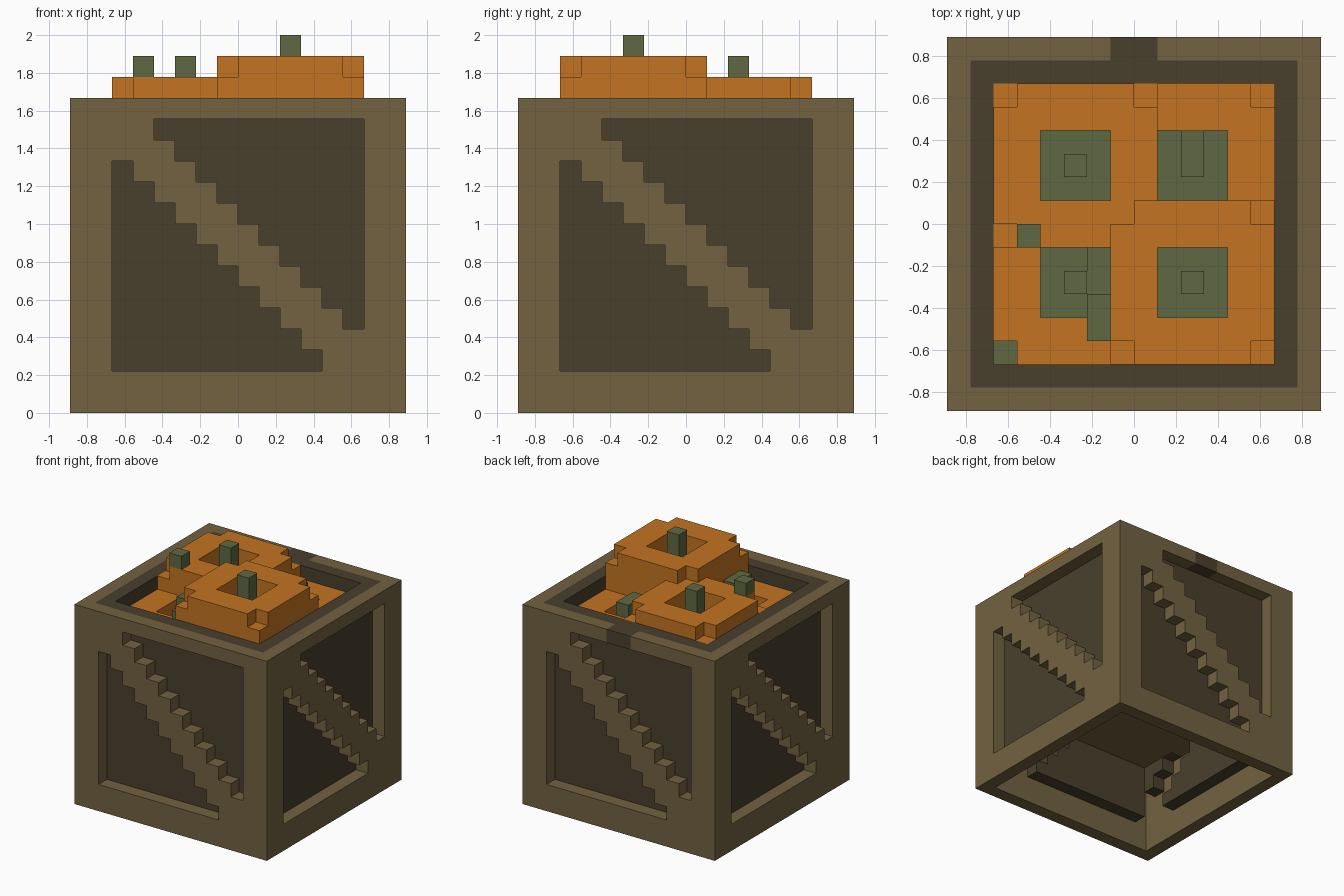
import bpy, bmesh
from mathutils import Vector

cube = bpy.data.objects.get("Cube")
if cube:
    bpy.data.objects.remove(cube, do_unlink=True)

V = 1 / 9      # size of one block
W = 16         # crate width in blocks
H = 15         # crate height in blocks


def material(name, rgb):
    lin = [((c / 255 + 0.055) / 1.055) ** 2.4 for c in rgb] + [1.0]
    m = bpy.data.materials.new(name)
    m.use_nodes = True
    m.diffuse_color = lin
    bsdf = m.node_tree.nodes["Principled BSDF"]
    bsdf.inputs["Base Color"].default_value = lin
    bsdf.inputs["Roughness"].default_value = 0.9
    return m


WOOD = material("brown wood", (115, 98, 65))
DARK = material("dark wood", (73, 63, 44))
PETAL = material("orange petal", (196, 116, 33))
GREEN = material("leaf green", (95, 105, 66))

DIRS = [Vector(d) for d in ((1, 0, 0), (-1, 0, 0), (0, 1, 0),
                            (0, -1, 0), (0, 0, 1), (0, 0, -1))]


def blocks(name, lo, hi, mats, rule):
    """Block mesh of the cells from lo to hi; rule gives a material slot or None."""
    cells = {}
    for i in range(lo[0], hi[0]):
        for j in range(lo[1], hi[1]):
            for k in range(lo[2], hi[2]):
                slot = rule(i, j, k)
                if slot is not None:
                    cells[(i, j, k)] = slot
    bm = bmesh.new()
    corners = {}

    def corner(p):
        key = tuple(round(c * 2) for c in p)
        if key not in corners:
            corners[key] = bm.verts.new(((p.x - W / 2) * V, (p.y - W / 2) * V, p.z * V))
        return corners[key]

    # only the exposed sides of each block become faces
    for c, slot in cells.items():
        mid = Vector(c) + Vector((0.5, 0.5, 0.5))
        for d in DIRS:
            if tuple(int(a + b) for a, b in zip(c, d)) in cells:
                continue
            a = Vector((d.y, d.z, d.x))
            b = d.cross(a)
            ring = [mid + (d + s * a + t * b) / 2
                    for s, t in ((-1, -1), (1, -1), (1, 1), (-1, 1))]
            f = bm.faces.new([corner(p) for p in ring])
            f.material_index = slot
    bmesh.ops.dissolve_limit(bm, angle_limit=0.02, verts=bm.verts[:],
                             edges=bm.edges[:], delimit={'MATERIAL'})
    me = bpy.data.meshes.new(name)
    bm.to_mesh(me)
    bm.free()
    for m in mats:
        me.materials.append(m)
    ob = bpy.data.objects.new(name, me)
    bpy.context.collection.objects.link(ob)
    return ob


def box(name, lo, hi, mat):
    return blocks(name, lo, hi, [mat], lambda i, j, k: 0)


# ---- crate -------------------------------------------------------------
def opening(u, k):
    """Two stepped triangles left free by the diagonal brace of a side."""
    lower = u >= 2 and k >= 2 and u + k < 14
    upper = u < 14 and k < 14 and u + k >= 17
    return lower or upper


def sides(i, j):
    """(depth from the outside, position along the side) for the four sides."""
    return ((j, i), (W - 1 - i, j), (W - 1 - j, W - 1 - i), (i, W - 1 - j))


def frame_rule(i, j, k):
    on = [u for depth, u in sides(i, j) if depth == 0]
    if not on or (len(on) == 1 and opening(on[0], k)):
        return None
    # latch in the middle of the back rim
    return 1 if k == H - 1 and j == W - 1 and i in (7, 8) else 0


def panel_rule(i, j, k):
    layer = min(d for d, u in sides(i, j))
    if layer != 1:
        return None
    if k == H - 1:
        return 0
    return 0 if any(d == 1 and opening(u, k) for d, u in sides(i, j)) else None


def shelf_rule(i, j, k):
    return None if panel_rule(i, j, k) == 0 else 0


blocks("crate_frame", (0, 0, 0), (W, W, H), [WOOD, DARK], frame_rule)
blocks("crate_panels", (1, 1, 0), (W - 1, W - 1, H), [DARK], panel_rule)
blocks("inner_shelf", (1, 1, 6), (W - 1, W - 1, 7), [WOOD], shelf_rule)


# ---- flowers -----------------------------------------------------------
def flower(name, x, y, top, length=1, green_corner=False):
    """7x7 bloom with lowered corners, a square hollow and a central stem."""
    def rule(i, j, k):
        a, b = abs(i - x - 3), abs(j - y - 3)
        if a <= 1 and b <= 1:
            return 1 if k < top - 2 else None
        if a == 3 and b == 3:
            if k == top - 1:
                return None
            if green_corner and i == x and j == y:
                return 1
        return 0
    blocks(name + "_bloom", (x, y, 11), (x + 7, y + 7, top), [PETAL, GREEN], rule)
    box(name + "_stem", (x + 3, y + 3, top - 2),
        (x + 4, y + 3 + length, top + 1), GREEN)


flower("front_left_flower", 7, 2, 17)
flower("back_right_flower", 2, 7, 16)
flower("back_left_flower", 7, 7, 14, length=2)
flower("front_right_flower", 2, 2, 14, green_corner=True)

# ---- leaves and shoots -------------------------------------------------
box("tall_shoot", (3, 7, 16), (4, 8, 17), GREEN)
box("front_leaf", (6, 3, 13), (7, 5, 15), GREEN)
box("rear_leaf", (6, 5, 12), (7, 7, 14), GREEN)
